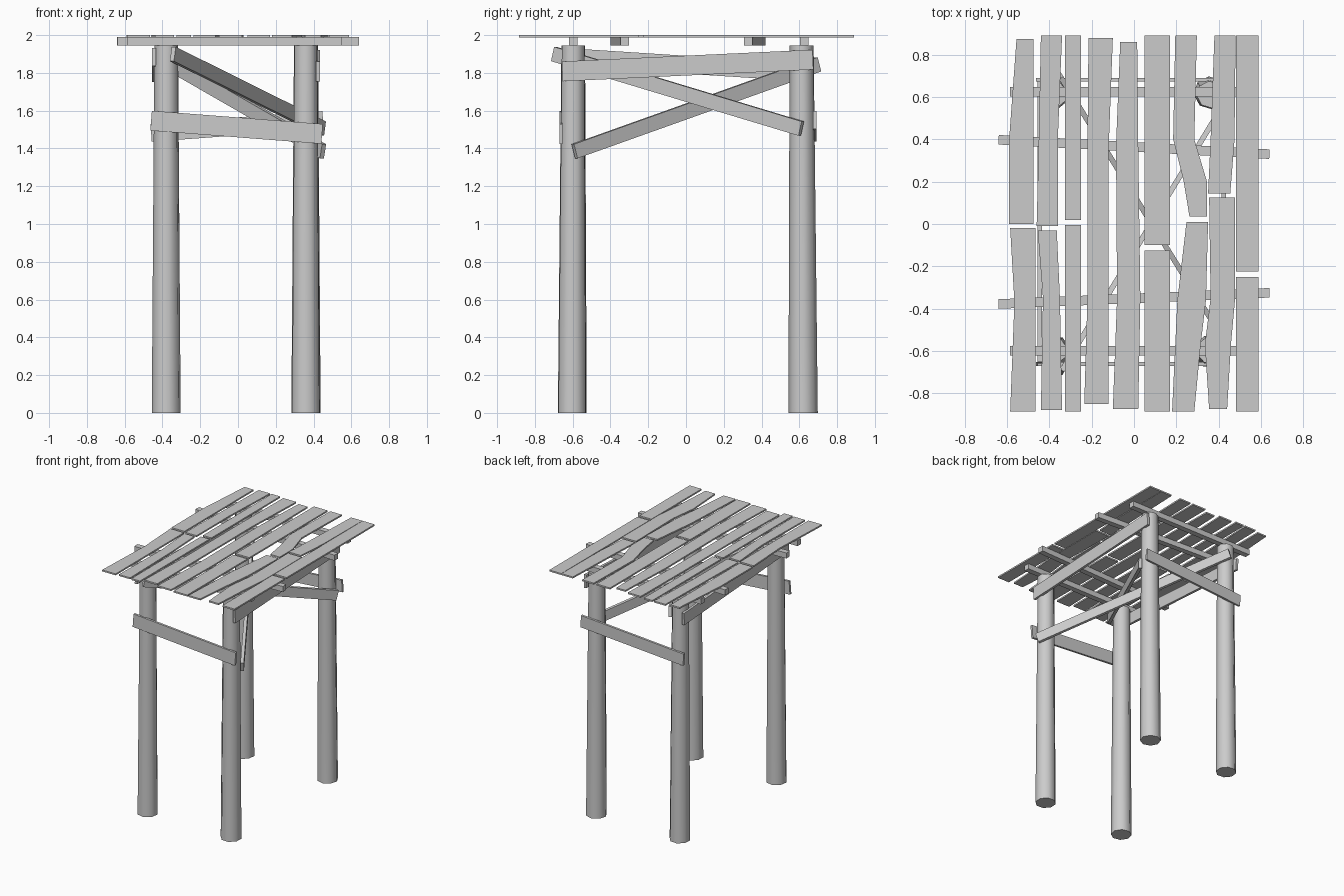
import bpy, bmesh, math
from mathutils import Vector


def finish(name, bm, smooth=False):
    bmesh.ops.recalc_face_normals(bm, faces=bm.faces)
    me = bpy.data.meshes.new(name)
    bm.to_mesh(me)
    bm.free()
    ob = bpy.data.objects.new(name, me)
    bpy.context.collection.objects.link(ob)
    if smooth:
        bpy.context.view_layer.objects.active = ob
        ob.select_set(True)
        bpy.ops.object.shade_smooth_by_angle(angle=math.radians(48))
        ob.select_set(False)
    return ob


def board(name, a, b, width, thick):
    """Board from a to b: width is its upright size, thick its sideways size."""
    a, b = Vector(a), Vector(b)
    along = (b - a).normalized()
    side = along.cross(Vector((0, 0, 1))).normalized()
    up = side.cross(along)
    bm = bmesh.new()
    ends = [[bm.verts.new(p + side * (s * thick / 2) + up * (u * width / 2))
             for s, u in ((-1, -1), (1, -1), (1, 1), (-1, 1))] for p in (a, b)]
    for ring in ends:
        bm.faces.new(ring)
    for i in range(4):
        j = (i + 1) % 4
        bm.faces.new((ends[0][i], ends[0][j], ends[1][j], ends[1][i]))
    return finish(name, bm)


def post(name, x, y, turn, top_y):
    bm = bmesh.new()
    rings = []
    for z, r, cy in ((0, 0.078, y), (1.945, 0.064, top_y)):
        rings.append([bm.verts.new((x + r * math.cos(turn + k * math.tau / 8),
                                    cy + r * math.sin(turn + k * math.tau / 8), z))
                      for k in range(8)])
    for ring in rings:
        bm.faces.new(ring)
    for i in range(8):
        j = (i + 1) % 8
        bm.faces.new((rings[0][i], rings[0][j], rings[1][j], rings[1][i]))
    return finish(name, bm, True)


def plank(name, rows):
    """Thin deck plank with an outline given by rows of (y, left x, right x)."""
    bm = bmesh.new()
    outline = [(l, y) for y, l, r in rows] + [(r, y) for y, l, r in reversed(rows)]
    face = bm.faces.new([bm.verts.new((x, y, 1.988)) for x, y in outline])
    ext = bmesh.ops.extrude_face_region(bm, geom=[face])["geom"]
    bmesh.ops.translate(bm, vec=(0, 0, 0.012),
                        verts=[v for v in ext if isinstance(v, bmesh.types.BMVert)])
    return finish(name, bm)


# posts
post("front_left_post", -0.38, -0.602, 0.2, -0.597)
post("front_right_post", 0.36, -0.602, 0.35, -0.597)
post("back_left_post", -0.38, 0.62, 0.3, 0.612)
post("back_right_post", 0.36, 0.62, 0.1, 0.612)

# joists under the deck
Z = 1.967
board("front_joist", (-0.585, -0.598, Z), (0.55, -0.598, Z), 0.044, 0.045)
board("back_joist", (-0.585, 0.625, Z), (0.55, 0.625, Z), 0.044, 0.045)
board("inner_front_joist", (-0.64, -0.378, Z), (0.64, -0.325, Z), 0.044, 0.045)
board("inner_back_joist", (-0.64, 0.398, Z), (0.64, 0.33, Z), 0.044, 0.045)

# rails around the posts
board("front_rail", (-0.46, -0.662, 1.547), (0.445, -0.662, 1.477), 0.105, 0.018)
board("back_rail", (-0.46, 0.682, 1.483), (0.45, 0.682, 1.55), 0.095, 0.018)
board("right_rail", (0.424, -0.655, 1.808), (0.424, 0.672, 1.87), 0.105, 0.02)
board("left_rail", (-0.445, -0.655, 1.885), (-0.445, 0.672, 1.80), 0.095, 0.02)

# crossing braces between opposite corners
board("brace_to_back_right", (-0.345, -0.70, 1.90), (0.45, 0.61, 1.505), 0.078, 0.025)
board("brace_to_front_right", (0.45, -0.59, 1.385), (-0.35, 0.70, 1.845), 0.078, 0.025)

# deck planks
planks = [
    [(0.875, -0.555, -0.475), (0.4, -0.59, -0.475), (0, -0.59, -0.475)],
    [(-0.02, -0.585, -0.465), (-0.37, -0.565, -0.465), (-0.885, -0.585, -0.465)],
    [(0.89, -0.44, -0.34), (0.4, -0.45, -0.36), (-0.01, -0.46, -0.36)],
    [(-0.03, -0.455, -0.365), (-0.35, -0.43, -0.35), (-0.88, -0.44, -0.34)],
    [(0.89, -0.325, -0.25), (0.02, -0.325, -0.25)],
    [(-0.005, -0.325, -0.25), (-0.885, -0.325, -0.25)],
    [(0.88, -0.215, -0.1), (0.35, -0.22, -0.12), (-0.35, -0.22, -0.12), (-0.85, -0.235, -0.12)],
    [(0.86, -0.065, 0.015), (0.37, -0.085, 0.02), (-0.35, -0.08, 0.03), (-0.875, -0.1, 0.02)],
    [(0.89, 0.05, 0.17), (-0.1, 0.05, 0.17)],
    [(-0.125, 0.05, 0.17), (-0.885, 0.05, 0.17)],
    [(0.89, 0.195, 0.297), (0.4, 0.185, 0.285), (0.2, 0.235, 0.345), (0.035, 0.262, 0.345)],
    [(0.01, 0.248, 0.35), (-0.36, 0.205, 0.34), (-0.57, 0.195, 0.315), (-0.885, 0.18, 0.285)],
    [(0.89, 0.38, 0.48), (0.4, 0.362, 0.475), (0.145, 0.35, 0.455)],
    [(0.125, 0.355, 0.478), (-0.35, 0.362, 0.478), (-0.57, 0.335, 0.458), (-0.875, 0.355, 0.44)],
    [(0.89, 0.482, 0.588), (-0.225, 0.482, 0.588)],
    [(-0.25, 0.482, 0.588), (-0.885, 0.482, 0.588)],
]
for i, rows in enumerate(planks):
    plank(f"deck_plank_{i + 1}", rows)
